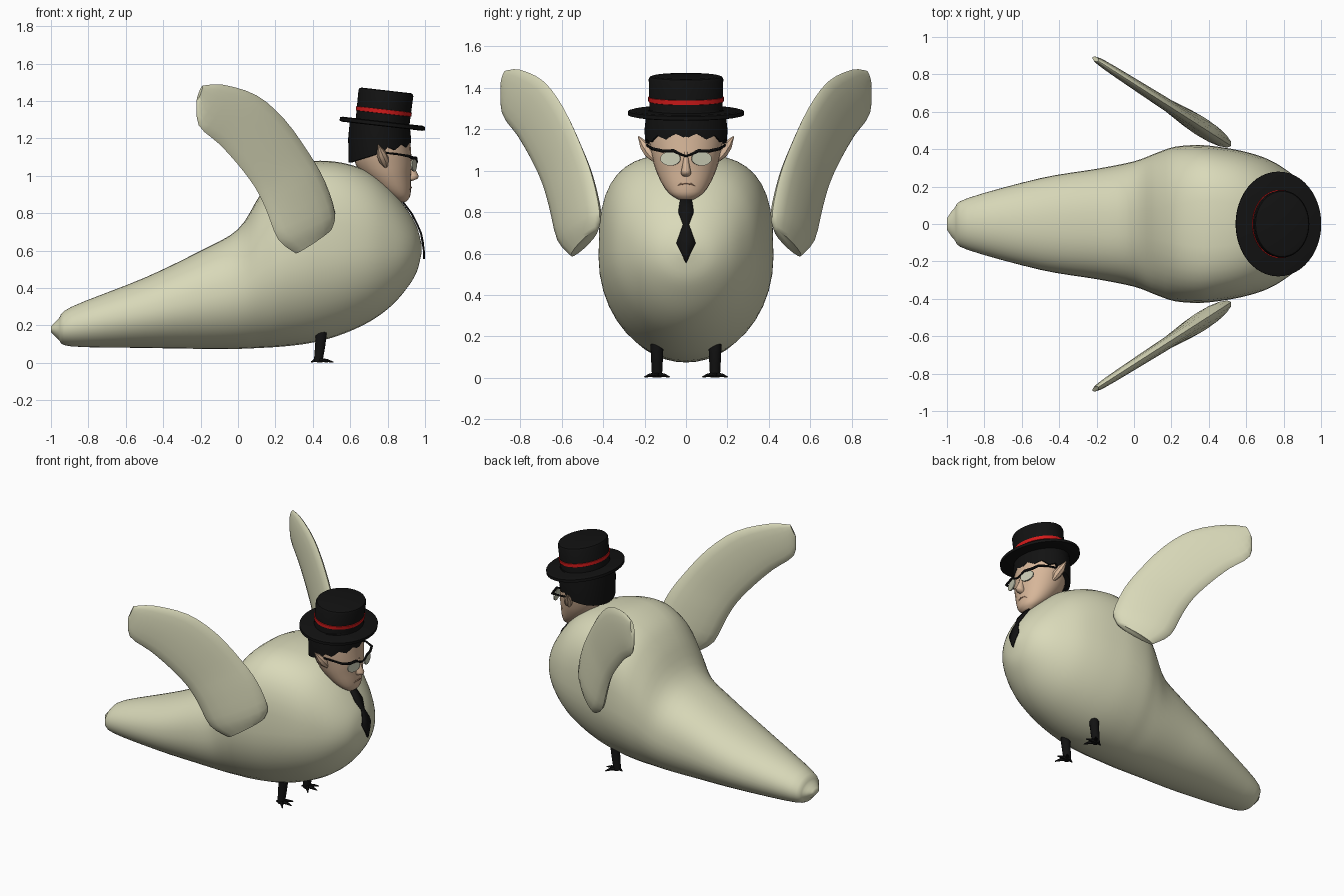
import bpy, bmesh, math
from mathutils import Vector, Matrix

cube = bpy.data.objects.get("Cube")
if cube:
    bpy.data.objects.remove(cube)


def material(name, rgb, rough=0.8):
    m = bpy.data.materials.new(name)
    m.use_nodes = True
    m.diffuse_color = (*rgb, 1)
    node = next(n for n in m.node_tree.nodes if n.type == 'BSDF_PRINCIPLED')
    node.inputs["Base Color"].default_value = (*rgb, 1)
    node.inputs["Roughness"].default_value = rough
    return m


CREAM = material("cream plumage", (0.70, 0.70, 0.49))
SKIN = material("skin", (0.68, 0.47, 0.32))
LIP = material("lip", (0.42, 0.25, 0.16))
BLACK = material("black", (0.006, 0.006, 0.006))
RED = material("red ribbon", (0.65, 0.01, 0.01))
LENS = material("pale lens", (0.60, 0.61, 0.47))


def finish(name, bm, mat, angle=40):
    bmesh.ops.recalc_face_normals(bm, faces=bm.faces)
    me = bpy.data.meshes.new(name)
    bm.to_mesh(me)
    bm.free()
    me.materials.append(mat)
    for p in me.polygons:
        p.use_smooth = True
    me.set_sharp_from_angle(angle=math.radians(angle))
    ob = bpy.data.objects.new(name, me)
    bpy.context.collection.objects.link(ob)
    return ob


def loft(name, rings, mat, angle=40):
    """Skin a list of equal closed rings and cap both ends."""
    bm = bmesh.new()
    vs = [[bm.verts.new(p) for p in r] for r in rings]
    n = len(vs[0])
    for a, b in zip(vs, vs[1:]):
        for i in range(n):
            j = (i + 1) % n
            bm.faces.new((a[i], a[j], b[j], b[i]))
    bm.faces.new(vs[0])
    bm.faces.new(vs[-1])
    return finish(name, bm, mat, angle)


def smooth_rows(rows, steps=4):
    """Catmull-Rom resampling of section rows."""
    out = []
    for i in range(len(rows) - 1):
        quad = [rows[max(i - 1, 0)], rows[i], rows[i + 1], rows[min(i + 2, len(rows) - 1)]]
        for s in range(steps):
            t = s / steps
            out.append([0.5 * (2 * b + (c - a) * t + (2 * a - 5 * b + 4 * c - d) * t * t
                               + (3 * b - a - 3 * c + d) * t ** 3) for a, b, c, d in zip(*quad)])
    return out + [rows[-1]]


def oval(n, power=2.0):
    """Unit superellipse points."""
    pts = []
    for i in range(n):
        a = math.tau * i / n
        c, s = math.cos(a), math.sin(a)
        p = power if s > 0 else 2.0
        pts.append((math.copysign(abs(c) ** (2 / p), c), math.copysign(abs(s) ** (2 / p), s)))
    return pts


def tube(name, path, radii, mat, sides=8):
    pts = [Vector(p) for p in path]
    rings = []
    for i, p in enumerate(pts):
        d = pts[min(i + 1, len(pts) - 1)] - pts[max(i - 1, 0)]
        q = d.to_track_quat('Z', 'Y')
        r = radii[i] if isinstance(radii, (list, tuple)) else radii
        rings.append([p + q @ Vector((c * r, s * r, 0)) for c, s in oval(sides)])
    return loft(name, rings, mat)


def upright(name, rows, mat, sides=24, angle=60):
    """Rows of z, back x, front x, half width."""
    rings = [[((b + f) / 2 + c * (f - b) / 2, s * w, z) for c, s in oval(sides)]
             for z, b, f, w in rows]
    return loft(name, rings, mat, angle)


# Body: x, low z, high z, half width, top squareness
body = [
    (-1.0, .165, .195, .03, 2), (-.96, .125, .235, .085, 2), (-.89, .088, .30, .138, 2),
    (-.5, .08, .455, .245, 2.2), (-.2, .075, .60, .295, 2.3), (0, .075, .715, .335, 2.3),
    (.12, .08, .90, .38, 2.4), (.22, .086, 1.01, .413, 2.7), (.35, .10, 1.07, .422, 3),
    (.47, .125, 1.08, .41, 3), (.6, .17, 1.06, .385, 2.8), (.72, .23, 1.01, .345, 2.5),
    (.82, .305, .925, .285, 2.3), (.9, .395, .825, .215, 2.1), (.955, .485, .73, .13, 2),
    (.982, .59, .63, .025, 2)]
rings = [[(x, c * w, (lo + hi) / 2 + s * (hi - lo) / 2) for c, s in oval(40, p)]
         for x, lo, hi, w, p in smooth_rows(body)]
loft("body", rings, CREAM, 60)

# Wings: front edge x z, rear edge x z, half thickness
wing = [
    (.50, .715, .31, .585, .03), (.52, .80, .215, .66, .05), (.465, .97, .15, .82, .045),
    (.38, 1.12, .09, .94, .036), (.25, 1.30, 0, 1.06, .032), (.10, 1.43, -.10, 1.17, .028),
    (-.08, 1.487, -.21, 1.27, .022), (-.19, 1.482, -.22, 1.40, .012)]
across = Vector((.53, .85, 0))
for side, label in ((1, "left"), (-1, "right")):
    rings = []
    for ax, az, bx, bz, t in smooth_rows(wing, 3):
        a = Vector((ax, .43 + (.5 - ax) * .64, az))
        b = Vector((bx, .43 + (.5 - bx) * .64, bz))
        ring = [(a + b) / 2 + (a - b) / 2 * c + across * t * s for c, s in oval(16)]
        rings.append([(p.x, p.y * side, p.z) for p in ring])
    loft(label + "_wing", rings, CREAM, 60)

# Legs with three front toes and one hind toe
for side, label in ((1, "left"), (-1, "right")):
    y = .14 * side
    tube(label + "_leg", [(.447, y, .19), (.445, y, .15), (.438, y, .08), (.428, y, .004)],
         [.028, .031, .028, .024], BLACK, 10)
    for k, (dx, dy) in enumerate(((.08, 0), (.05, .06), (.05, -.06), (-.04, 0))):
        tube(f"{label}_toe_{k + 1}", [(.43, y, .016), (.43 + dx * .6, y + dy * .6, .012),
                                      (.43 + dx, y + dy, .004)], [.015, .009, .003], BLACK, 6)

# Head
upright("head", smooth_rows([
    (.86, .85, .895, .035), (.885, .81, .918, .075), (.93, .74, .925, .112),
    (1.0, .67, .926, .145), (1.06, .63, .93, .163), (1.12, .615, .926, .176),
    (1.2, .61, .92, .18), (1.28, .62, .91, .175)], 3), SKIN)
upright("nose", [(1.09, .90, .932, .01), (1.04, .90, .945, .015), (1.0, .90, .966, .024),
                 (.985, .90, .962, .026), (.972, .90, .93, .015)], SKIN, 10)
tube("mouth", [(.905, -.055, .918), (.921, -.025, .935), (.926, 0, .938),
               (.921, .025, .935), (.905, .055, .918)], .005, LIP, 6)

# Hair: cap with a ragged fringe in front and a low nape
count = 48
rings = [[], [], [], []]
for i in range(count):
    a = math.tau * i / count
    c, s = math.cos(a), math.sin(a)
    low = 1.12 + (.035 * c if c > 0 else .05 * c)
    if c > .2:
        low += (0, .012, .024, .012)[i % 4]
    for ring, z, k in zip(rings, (low, low, 1.2, 1.29), (.9, .985, 1.0, .95)):
        ring.append((.757 + .168 * k * c, .2 * k * s, z))
loft("hair", rings, BLACK, 50)

# Pointed ears
for side, label in ((1, "left"), (-1, "right")):
    tube(label + "_ear", [(.79, .15 * side, 1.05), (.78, .175 * side, 1.085),
                          (.765, .198 * side, 1.12), (.75, .23 * side, 1.165)],
         [.012, .028, .026, .003], SKIN, 8)

# Spectacles
for side, label in ((1, "left"), (-1, "right")):
    bm = bmesh.new()
    bmesh.ops.create_cone(bm, cap_ends=True, segments=20, radius1=1, radius2=1, depth=1)
    bm.transform(Matrix.Translation((.94, .075 * side, 1.058))
                 @ Matrix.Rotation(math.radians(15 * side), 4, 'Z')
                 @ Matrix.Rotation(math.radians(90), 4, 'Y')
                 @ Matrix.Diagonal((.034, .05, .008, 1)))
    finish(label + "_lens", bm, LENS)
    tube(label + "_spectacle_frame",
         [(.955, 0, 1.07), (.955, .025 * side, 1.078), (.95, .06 * side, 1.096),
          (.937, .11 * side, 1.094), (.915, .16 * side, 1.105), (.86, .178 * side, 1.115),
          (.77, .19 * side, 1.125)], [.006, .007, .009, .009, .008, .006, .006], BLACK, 6)

# Hat, turned around a tilted oval axis: radius, height
def hat_part(name, profile, mat):
    place = Matrix.Translation((.772, 0, 1.278)) @ Matrix.Rotation(math.radians(6.5), 4, 'Y')
    rings = [[place @ Vector((c * r * .82, s * r, h)) for c, s in oval(48)] for r, h in profile]
    loft(name, rings, mat, 35)


hat_part("hat_brim", [(.262, -.013), (.28, -.009), (.28, .009), (.262, .014)], BLACK)
hat_part("hat_crown", [(.176, 0), (.18, .165), (.174, .176), (.16, .18)], BLACK)
hat_part("hat_ribbon", [(.180, .055), (.182, .056), (.183, .077), (.180, .078)], RED)

# Tie: thin plate following the chest; x, half width, z
bm = bmesh.new()
rows = []
for x, w, z in ((.862, .025, .88), (.922, .037, .80), (.953, .014, .74),
                (.974, .032, .69), (.982, .046, .65), (.988, .022, .60), (.989, .002, .555)):
    rows.append([bm.verts.new((x + .006 - (abs(k) * w) ** 2 * 1.5, k * w, z)) for k in (-1, 0, 1)])
for a, b in zip(rows, rows[1:]):
    for i in (0, 1):
        bm.faces.new((a[i], a[i + 1], b[i + 1], b[i]))
tie = finish("tie", bm, BLACK)
solid = tie.modifiers.new("thickness", 'SOLIDIFY')
solid.thickness = .009
solid.offset = 0
